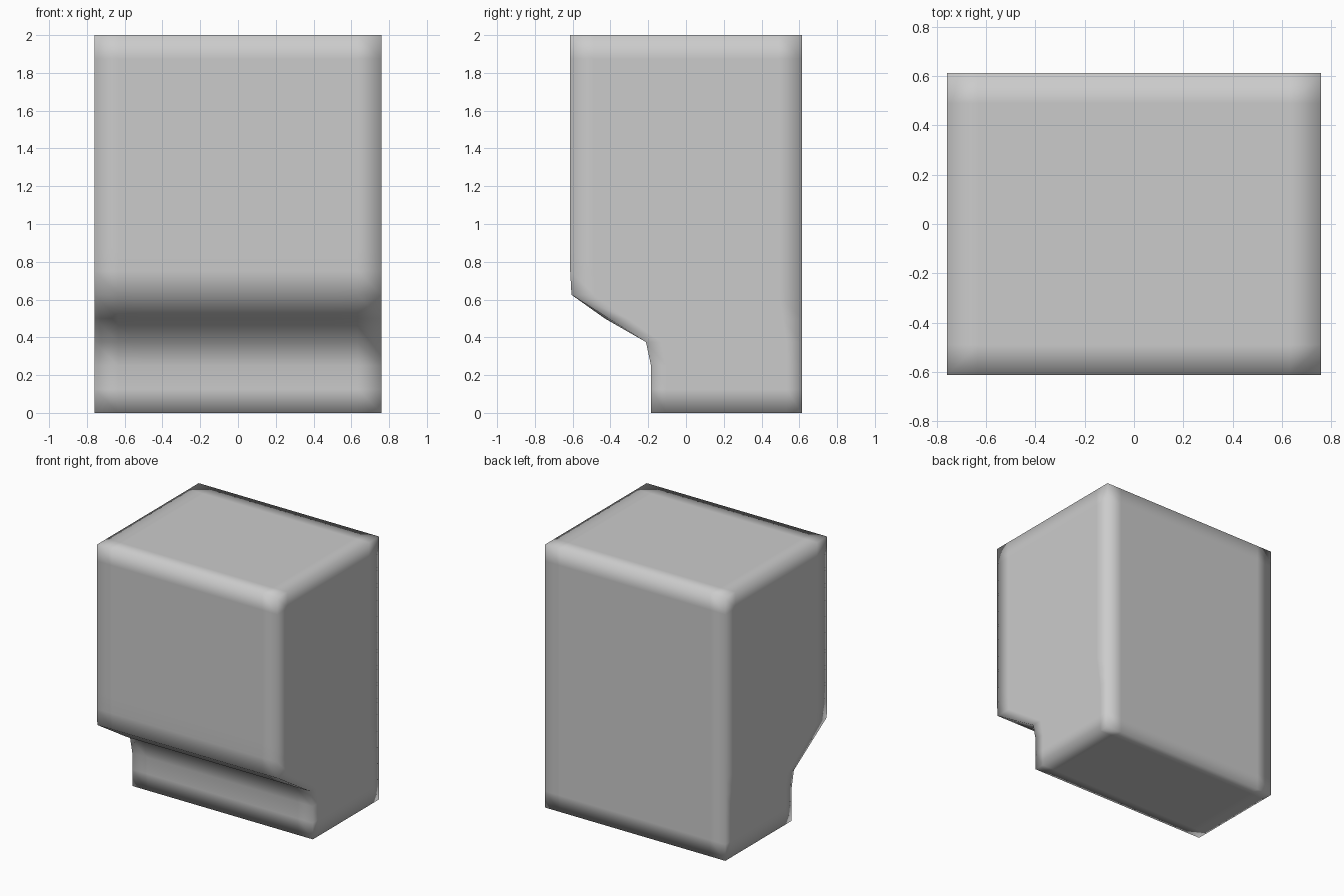
import bpy, bmesh
from mathutils import Vector

if "Cube" in bpy.data.objects:
    bpy.data.objects.remove(bpy.data.objects["Cube"])

W, D, H = 0.76, 0.613, 2.0
# front profile: height -> y of the front face (overhang above a recessed foot)
PROFILE = [(0, -0.185), (0.25, -0.185), (0.375, -0.212), (0.5, -0.43),
           (0.625, -0.606), (0.75, -D), (H, -D)]


def front_y(z):
    for (z0, y0), (z1, y1) in zip(PROFILE, PROFILE[1:]):
        if z <= z1 + 1e-5:
            return y0 + (y1 - y0) * (z - z0) / (z1 - z0)
    return -D


bm = bmesh.new()
bmesh.ops.create_cube(bm, size=1)
for v in bm.verts:
    v.co = Vector((v.co.x * 2 * W, v.co.y * 2 * D, (v.co.z + 0.5) * H))

# even loops on every axis, so soft shading stays in the outer cells
for axis, lo, hi, n in ((0, -W, W, 12), (1, -D, D, 10), (2, 0, H, 16)):
    for i in range(1, n):
        co, no = Vector(), Vector()
        co[axis] = lo + (hi - lo) * i / n
        no[axis] = 1
        bmesh.ops.bisect_plane(bm, geom=bm.verts[:] + bm.edges[:] + bm.faces[:],
                               plane_co=co, plane_no=no)

# squeeze each level back to the front profile
for v in bm.verts:
    f = front_y(v.co.z)
    if abs(v.co.x) > W - 0.01 and abs(v.co.z - 0.5) < 0.01:
        f += 0.02  # slope is slightly flatter at the two ends
    t = (v.co.y + D) / (2 * D)
    v.co.y = f + t * (D - f)

bmesh.ops.recalc_face_normals(bm, faces=bm.faces)
for face in bm.faces:
    face.smooth = True
mesh = bpy.data.meshes.new("notched_block")
bm.to_mesh(mesh)
bm.free()
bpy.context.collection.objects.link(bpy.data.objects.new("notched_block", mesh))
